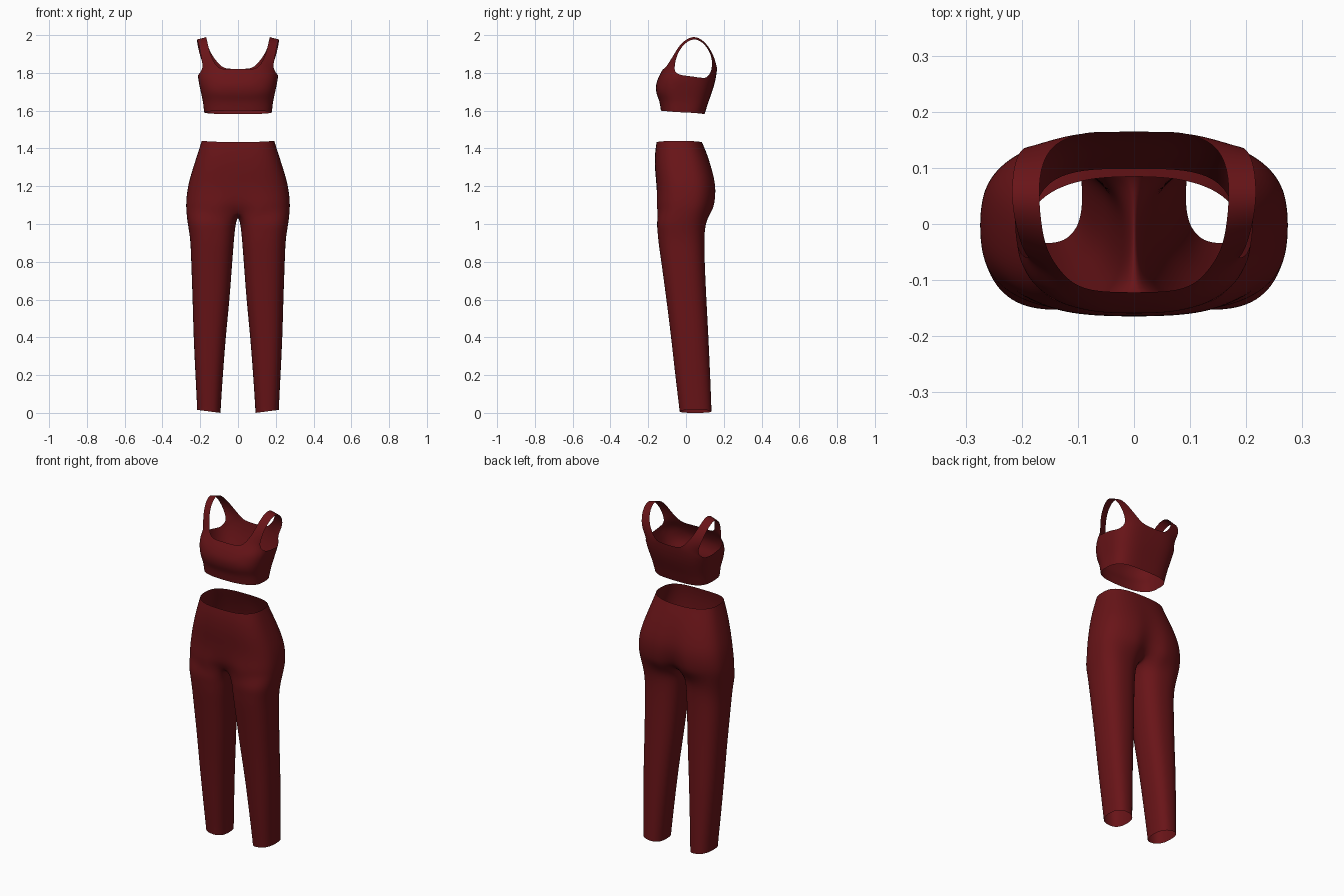
import bpy, bmesh, math

if "Cube" in bpy.data.objects:
    bpy.data.objects.remove(bpy.data.objects["Cube"])

CLOTH = bpy.data.materials.new("dark_red_cloth")
CLOTH.diffuse_color = (0.14, 0.007, 0.009, 1)
CLOTH.use_nodes = True
CLOTH.node_tree.nodes["Principled BSDF"].inputs["Base Color"].default_value = CLOTH.diffuse_color


def spow(v, p):
    return math.copysign(abs(v) ** p, v)


def lookup(table, z):
    """Linear interpolation of table rows keyed by their first value (rising)."""
    z = min(max(z, table[0][0]), table[-1][0])
    for lo, hi in zip(table, table[1:]):
        if z <= hi[0]:
            f = (z - lo[0]) / (hi[0] - lo[0])
            return [a + (b - a) * f for a, b in zip(lo, hi)][1:]


def section(ang, x0, x1, yf, yb, pf, pb):
    """Point on a rounded cross-section between the given limits."""
    c, s = math.cos(ang), math.sin(ang)
    p = pf + (pb - pf) * (s + 1) / 2
    return ((x0 + x1) / 2 + (x1 - x0) / 2 * spow(c, p),
            (yf + yb) / 2 + (yb - yf) / 2 * spow(s, p))


def bridge(bm, a, b, closed=False):
    n = len(a)
    for i in range(n if closed else n - 1):
        j = (i + 1) % n
        bm.faces.new((a[i], a[j], b[j], b[i]))


def finish(bm, name):
    bmesh.ops.recalc_face_normals(bm, faces=bm.faces)
    for f in bm.faces:
        f.smooth = True
    me = bpy.data.meshes.new(name)
    bm.to_mesh(me)
    bm.free()
    me.materials.append(CLOTH)
    ob = bpy.data.objects.new(name, me)
    bpy.context.collection.objects.link(ob)
    mir = ob.modifiers.new("mirror", 'MIRROR')
    mir.use_clip = True
    sub = ob.modifiers.new("smooth", 'SUBSURF')
    sub.levels = sub.render_levels = 2


# Trousers: hip half-rings that split into a leg tube at the crotch
# z, half width, front y, back y, front crease, back crease
HIPS = [(1.07, .275, -.158, .148, .035, .05), (1.11, .276, -.16, .158, .015, .035),
        (1.16, .272, -.157, .163, .004, .022), (1.22, .262, -.158, .160, 0, .012),
        (1.30, .238, -.166, .138, 0, .005), (1.37, .215, -.165, .112, 0, 0),
        (1.41, .202, -.160, .095, 0, 0), (1.44, .193, -.156, .085, 0, 0)]
# z, inner x, outer x, front y, back y
LEGS = [(1.01, .010, .269, -.157, .108), (.96, .017, .260, -.152, .100),
        (.90, .022, .252, -.147, .098), (.80, .030, .249, -.132, .100),
        (.60, .044, .241, -.105, .109), (.42, .063, .237, -.082, .119),
        (.20, .080, .226, -.058, .129), (.03, .091, .218, -.038, .135),
        (0, .092, .217, -.035, .136)]
K, C = 17, 5
bm = bmesh.new()
prev = None
for z, a, yf, yb, cf, cb in reversed(HIPS):
    row = []
    for i in range(K):
        x, y = section(math.radians(-90 + 180 * i / (K - 1)), -a, a, yf, yb, .68, .78)
        dent = math.exp(-(x / .045) ** 2)
        y += dent * (cf if y < 0 else -cb)
        zz = z + (.007 * ((x / a) ** 2 - 1) if z > 1.43 else 0)
        row.append(bm.verts.new((x, y, zz)))
    if prev:
        bridge(bm, prev, row)
    prev = row
# crotch seam from back to front
y0, y1 = prev[-1].co.y, prev[0].co.y
for i in range(1, C + 1):
    f = i / (C + 1)
    prev.append(bm.verts.new((0, y0 + (y1 - y0) * f, 1.07 - .032 * math.sin(math.pi * f))))
for z, xi, xo, yf, yb in LEGS:
    row = []
    for i in range(K + C):
        ang = -140 + 280 * i / (K - 1) if i < K else 140 + 80 * (i - K + 1) / (C + 1)
        x, y = section(math.radians(ang), xi, xo, yf, yb, .8, .82)
        hem = .016 * (x - xi) / (xo - xi) if z < .1 else 0
        row.append(bm.verts.new((x, y, z + hem)))
    bridge(bm, prev, row, True)
    prev = row
finish(bm, "trousers")

# Crop top: body band with shaped upper edge, then the shoulder strap
# z, half width, front y, back y
BAND = [(1.58, .178, -.130, .098), (1.65, .186, -.140, .120), (1.69, .195, -.158, .135),
        (1.73, .204, -.162, .148), (1.78, .213, -.146, .160), (1.84, .203, -.110, .167)]
# column, upper edge z
EDGE = [(0, 1.82), (2, 1.82), (3, 1.826), (4, 1.845), (6, 1.84), (8, 1.83), (9, 1.805),
        (11, 1.788), (14, 1.775), (16, 1.773), (17, 1.785), (18, 1.81), (20, 1.825),
        (22, 1.832), (23, 1.822), (24, 1.82)]
bm = bmesh.new()
N, ROWS = 25, 9
grid = []
for r in range(ROWS):
    row = []
    for c in range(N):
        ang = math.radians(-90 + 180 * c / (N - 1))
        low = 1.591 - .009 * math.sin(ang)
        z = low + (lookup(EDGE, c)[0] - low) * r / (ROWS - 1)
        a, yf, yb = lookup(BAND, z)
        x, y = section(ang, -a, a, yf, yb, .75, .6)
        row.append(bm.verts.new((x, y, z)))
    if grid:
        bridge(bm, grid[-1], row)
    grid.append(row)
# strap edges, front to back: neckline side and armhole side
INNER = [(.148, -.062, 1.90), (.162, -.027, 1.96), (.170, .04, 2.002),
         (.168, .10, 1.968), (.145, .145, 1.90)]
OUTER = [(.193, -.055, 1.875), (.205, -.027, 1.94), (.220, .04, 1.993),
         (.215, .107, 1.95), (.198, .142, 1.875)]
prev = grid[-1][4:9]
for p, q in zip(INNER, OUTER):
    row = [bm.verts.new([u + (v - u) * i / 4 for u, v in zip(p, q)]) for i in range(5)]
    bridge(bm, prev, row)
    prev = row
bridge(bm, prev, grid[-1][18:23][::-1])
finish(bm, "crop_top")
